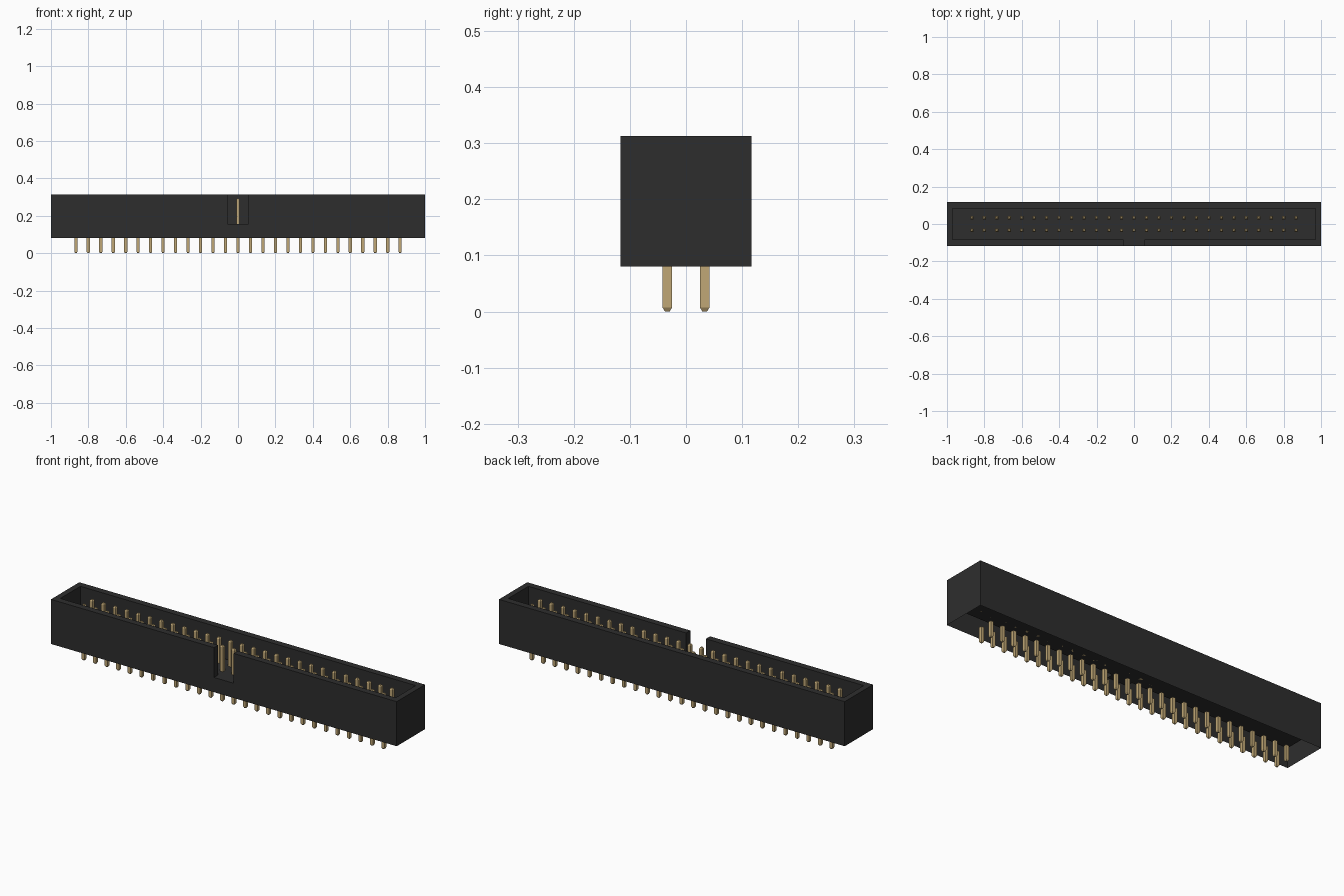
import bpy
import bmesh

default = bpy.data.objects.get("Cube")
if default:
    bpy.data.objects.remove(default, do_unlink=True)

# Main dimensions
HALF_X, HALF_Y = 1.0, 0.117
BASE, FLOOR, RIM = 0.08, 0.157, 0.313
CAVITY_X, CAVITY_Y, NOTCH = 0.97, 0.083, 0.057
PITCH, COUNT, PIN = 0.0667, 27, 0.0083


def material(name, rgb):
    mat = bpy.data.materials.new(name)
    mat.use_nodes = True
    mat.diffuse_color = (*rgb, 1)
    mat.node_tree.nodes["Principled BSDF"].inputs["Base Color"].default_value = (*rgb, 1)
    return mat


def make_object(name, bm, mat):
    bmesh.ops.recalc_face_normals(bm, faces=bm.faces)
    mesh = bpy.data.meshes.new(name)
    bm.to_mesh(mesh)
    bm.free()
    mesh.materials.append(mat)
    obj = bpy.data.objects.new(name, mesh)
    bpy.context.scene.collection.objects.link(obj)
    return obj


def prism(name, outline, bottom, top, mat):
    bm = bmesh.new()
    face = bm.faces.new([bm.verts.new((x, y, bottom)) for x, y in outline])
    extruded = bmesh.ops.extrude_face_region(bm, geom=[face])["geom"]
    verts = [v for v in extruded if isinstance(v, bmesh.types.BMVert)]
    bmesh.ops.translate(bm, verts=verts, vec=(0, 0, top - bottom))
    return make_object(name, bm, mat)


def pin_grid(name, root, tip, mat):
    """Square pin with a chamfered tip, repeated over both rows."""
    direction = 1 if tip > root else -1
    rings = [(root, PIN), (tip - direction * 0.007, PIN), (tip, PIN * 0.5)]
    bm = bmesh.new()
    loops = [[bm.verts.new((sx * r, sy * r, z))
              for sx, sy in ((-1, -1), (1, -1), (1, 1), (-1, 1))] for z, r in rings]
    for low, high in zip(loops, loops[1:]):
        for i in range(4):
            j = (i + 1) % 4
            bm.faces.new((low[i], low[j], high[j], high[i]))
    bm.faces.new(loops[-1])
    bm.faces.new(loops[0])
    obj = make_object(name, bm, mat)
    obj.location = (-PITCH * (COUNT - 1) / 2, -PITCH / 2, 0)
    for label, count, offset in (("columns", COUNT, (PITCH, 0, 0)), ("rows", 2, (0, PITCH, 0))):
        array = obj.modifiers.new(label, 'ARRAY')
        array.count = count
        array.use_relative_offset = False
        array.use_constant_offset = True
        array.constant_offset_displace = offset
    return obj


black = material("black_plastic", (0.027, 0.027, 0.027))
gold = material("gold_metal", (0.53, 0.39, 0.18))

# Housing: box with a cavity and a keying notch in the front wall
housing = prism("housing", [(-HALF_X, -HALF_Y), (HALF_X, -HALF_Y),
                            (HALF_X, HALF_Y), (-HALF_X, HALF_Y)], BASE, RIM, black)
right_half = [(NOTCH, -HALF_Y * 2), (NOTCH, -CAVITY_Y), (CAVITY_X, -CAVITY_Y), (CAVITY_X, CAVITY_Y)]
outline = right_half + [(-x, y) for x, y in reversed(right_half)]
cutter = prism("cavity_cutter", outline, FLOOR, RIM * 2, black)
cutter.hide_render = True
cut = housing.modifiers.new("cavity", 'BOOLEAN')
cut.operation = 'DIFFERENCE'
cut.solver = 'EXACT'
cut.object = cutter
bpy.context.view_layer.objects.active = housing
bpy.ops.object.modifier_apply(modifier=cut.name)
bpy.data.objects.remove(cutter, do_unlink=True)

# Open underside
bm = bmesh.new()
bm.from_mesh(housing.data)
underside = [f for f in bm.faces if all(v.co.z < BASE + 0.001 for v in f.verts)]
bmesh.ops.delete(bm, geom=underside, context='FACES')
bm.to_mesh(housing.data)
bm.free()

# Contact pins inside the cavity and solder pins below
pin_grid("contact_pins", FLOOR, 0.292, gold)
pin_grid("solder_pins", BASE, 0.0, gold)
